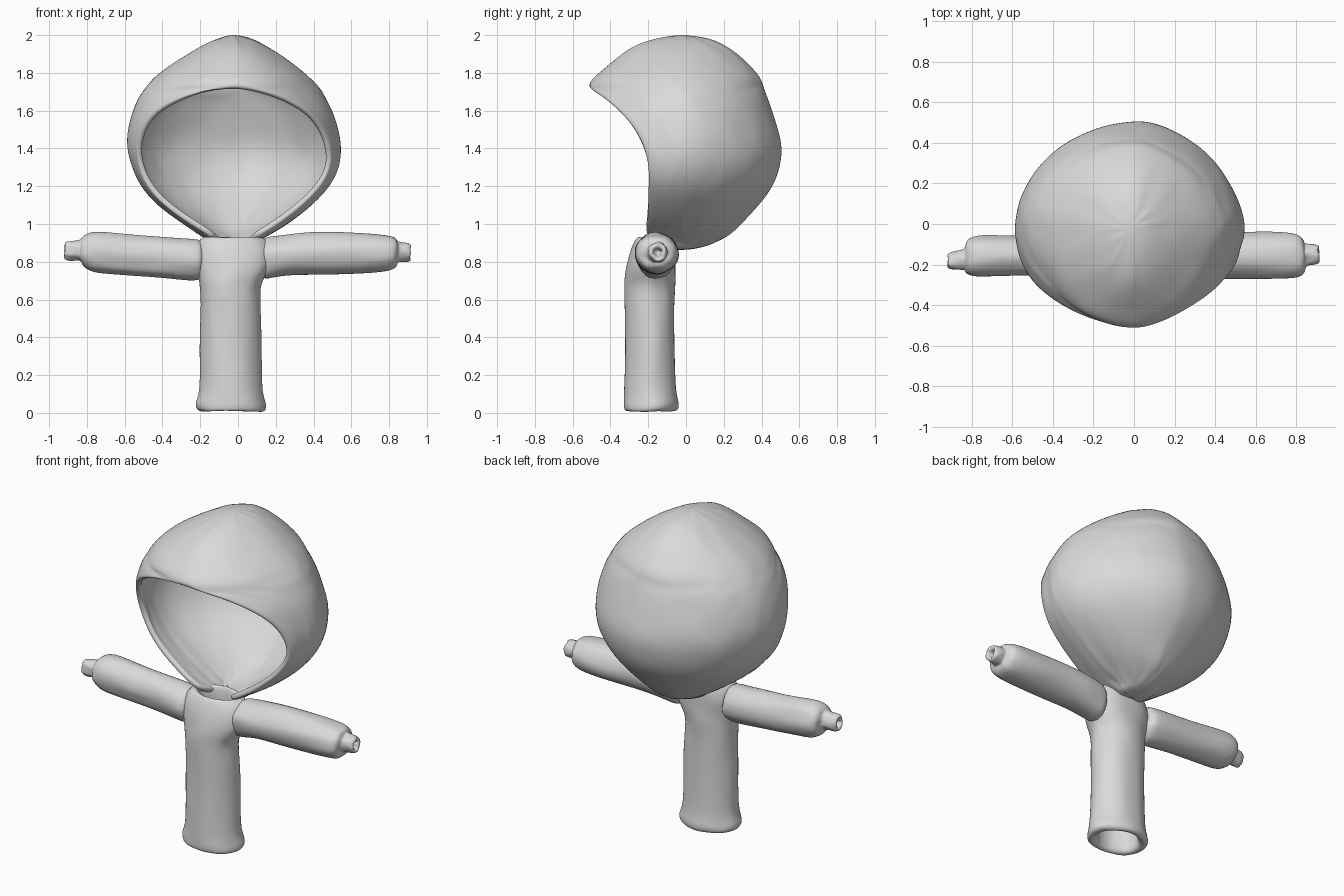
import bpy, bmesh, math, random
from mathutils import Vector

random.seed(4)
grey = bpy.data.materials.new("light grey")
grey.diffuse_color = (0.7, 0.7, 0.7, 1)


def finish(name, bm, jitter, levels, shell=0):
    """Weld, roughen slightly, and smooth a mesh into a finished part."""
    bmesh.ops.remove_doubles(bm, verts=bm.verts, dist=0.0005)
    for v in bm.verts:
        v.co += Vector([random.uniform(-jitter, jitter) for _ in range(3)])
    bmesh.ops.recalc_face_normals(bm, faces=bm.faces)
    if shell:
        mid = Vector((0, 0, 1.4))
        if sum(f.normal.dot(f.calc_center_median() - mid) for f in bm.faces) < 0:
            bmesh.ops.reverse_faces(bm, faces=bm.faces)
    me = bpy.data.meshes.new(name)
    bm.to_mesh(me)
    bm.free()
    me.materials.append(grey)
    me.polygons.foreach_set("use_smooth", [True] * len(me.polygons))
    ob = bpy.data.objects.new(name, me)
    bpy.context.collection.objects.link(ob)
    if shell:
        m = ob.modifiers.new("thickness", 'SOLIDIFY')
        m.thickness, m.offset = shell, -1
    m = ob.modifiers.new("smooth", 'SUBSURF')
    m.levels = m.render_levels = levels
    return ob


def skin(bm, rows, closed):
    """Bridge successive rows of points with quads."""
    vs = [[bm.verts.new(p) for p in r] for r in rows]
    n = len(rows[0])
    for a, b in zip(vs, vs[1:]):
        for i in range(n if closed else n - 1):
            j = (i + 1) % n
            bm.faces.new((a[i], a[j], b[j], b[i]))
    return vs


def tube(name, rings, axis, n=16, loop=False):
    """Loft ellipses (position, u min, u max, v min, v max) along an axis."""
    rows = []
    for p, u0, u1, v0, v1 in rings:
        row = []
        for i in range(n):
            a = math.tau * i / n
            u = (u0 + u1) / 2 + (u1 - u0) / 2 * math.cos(a)
            v = (v0 + v1) / 2 + (v1 - v0) / 2 * math.sin(a)
            row.append((u, v, p) if axis == 'Z' else (p, u, v))
        rows.append(row)
    bm = bmesh.new()
    if loop:
        skin(bm, rows + rows[:1], True)
    else:
        vs = skin(bm, rows, True)
        bm.faces.new(vs[0])
        bm.faces.new(vs[-1])
    return finish(name, bm, 0.007, 2)


# Hood: z, x min, x max, y front of full ring, y back, y of opening rim
hood = [
    (2.005, -.02, -.02, -.02, -.02, None),
    (1.985, -.10, .07, -.15, .13, None),
    (1.95, -.18, .14, -.26, .20, None),
    (1.90, -.27, .22, -.34, .28, None),
    (1.82, -.39, .33, -.44, .36, None),
    (1.77, -.45, .39, -.50, .40, None),
    (1.73, -.485, .425, -.52, .41, None),
    (1.705, -.505, .445, -.52, .42, -.49),
    (1.67, -.53, .465, -.54, .435, -.44),
    (1.60, -.56, .505, -.58, .46, -.355),
    (1.50, -.585, .535, -.57, .49, -.27),
    (1.40, -.59, .55, -.55, .515, -.225),
    (1.30, -.565, .54, -.55, .50, -.20),
    (1.20, -.52, .49, -.52, .465, -.20),
    (1.10, -.435, .395, -.47, .39, -.205),
    (1.00, -.295, .265, -.42, .295, -.21),
    (0.94, -.20, .16, -.34, .235, -.215),
    (0.91, -.15, .11, -.30, .17, -.17),
    (0.885, -.12, .08, -.22, .11, -.11),
    (0.865, -.10, .06, -.10, .03, -.06),
    (0.86, -.02, -.02, -.06, -.06, None),
]
HALF = 18
rows = []
for z, x0, x1, yf, yb, rim in hood:
    yc = -0.02 if yf < yb else yf
    xa = (x0 + x1) / 2 + 0.04 * (x1 - x0)      # ridge line, off the middle
    row = []
    for i in range(2 * HALF + 1):
        left = i <= HALF
        t = i / HALF if left else (2 * HALF - i) / HALF
        e = 1.02 if left else 1.17             # right side is more diamond-shaped
        start = math.acos(((yc - rim) / (yc - yf)) ** (1 / e)) if rim else 0
        a = math.pi * t + start * (1 - t) ** 2
        s, c = max(math.sin(a), 0) ** e, abs(math.cos(a)) ** e
        y = yc - (yc - yf) * c if a < math.pi / 2 else yc + (yb - yc) * c
        row.append((xa + ((x0 - xa) if left else (x1 - xa)) * s, y, z))
    rows.append(row)
bm = bmesh.new()
skin(bm, rows, False)
finish("hood", bm, 0.004, 2, shell=0.033)

# Body sleeve: hollow, open at the bottom and at the neck
tube("body", [
    (.60, -.16, .08, -.285, -.095),
    (.10, -.16, .09, -.29, -.09),
    (.03, -.16, .09, -.29, -.09),
    (.005, -.18, .11, -.305, -.07),
    (.01, -.22, .15, -.335, -.04),
    (.05, -.23, .155, -.335, -.033),
    (.10, -.207, .135, -.33, -.047),
    (.25, -.203, .13, -.325, -.052),
    (.42, -.203, .13, -.325, -.055),
    (.58, -.203, .12, -.325, -.055),
    (.68, -.203, .118, -.33, -.055),
    (.75, -.22, .17, -.325, -.05),
    (.83, -.24, .19, -.305, -.05),
    (.90, -.22, .17, -.28, -.055),
    (.94, -.18, .13, -.255, -.07),
    (.925, -.14, .09, -.23, -.09),
    (.85, -.15, .09, -.25, -.09),
], 'Z', loop=True)

# Arms: a sleeve each side with a narrow hollow wrist stub at the end
tube("left_arm", [
    (-.87, -.20, -.165, .84, .88),
    (-.915, -.20, -.165, .84, .88),
    (-.92, -.222, -.145, .815, .905),
    (-.90, -.23, -.135, .805, .912),
    (-.845, -.225, -.13, .81, .912),
    (-.83, -.23, -.12, .80, .92),
    (-.825, -.25, -.07, .775, .94),
    (-.78, -.265, -.055, .745, .965),
    (-.70, -.26, -.055, .735, .96),
    (-.55, -.255, -.055, .72, .945),
    (-.40, -.255, -.055, .715, .93),
    (-.25, -.27, -.05, .70, .925),
    (-.17, -.27, -.06, .70, .92),
], 'X')
tube("right_arm", [
    (.11, -.26, -.06, .70, .93),
    (.18, -.265, -.05, .71, .94),
    (.28, -.27, -.04, .725, .95),
    (.42, -.27, -.04, .73, .96),
    (.60, -.275, -.035, .73, .955),
    (.76, -.275, -.035, .74, .95),
    (.83, -.265, -.05, .755, .935),
    (.84, -.235, -.09, .785, .915),
    (.845, -.20, -.10, .80, .905),
    (.89, -.20, -.095, .795, .905),
    (.915, -.195, -.105, .805, .895),
    (.91, -.17, -.13, .83, .87),
    (.87, -.17, -.13, .83, .87),
], 'X')
